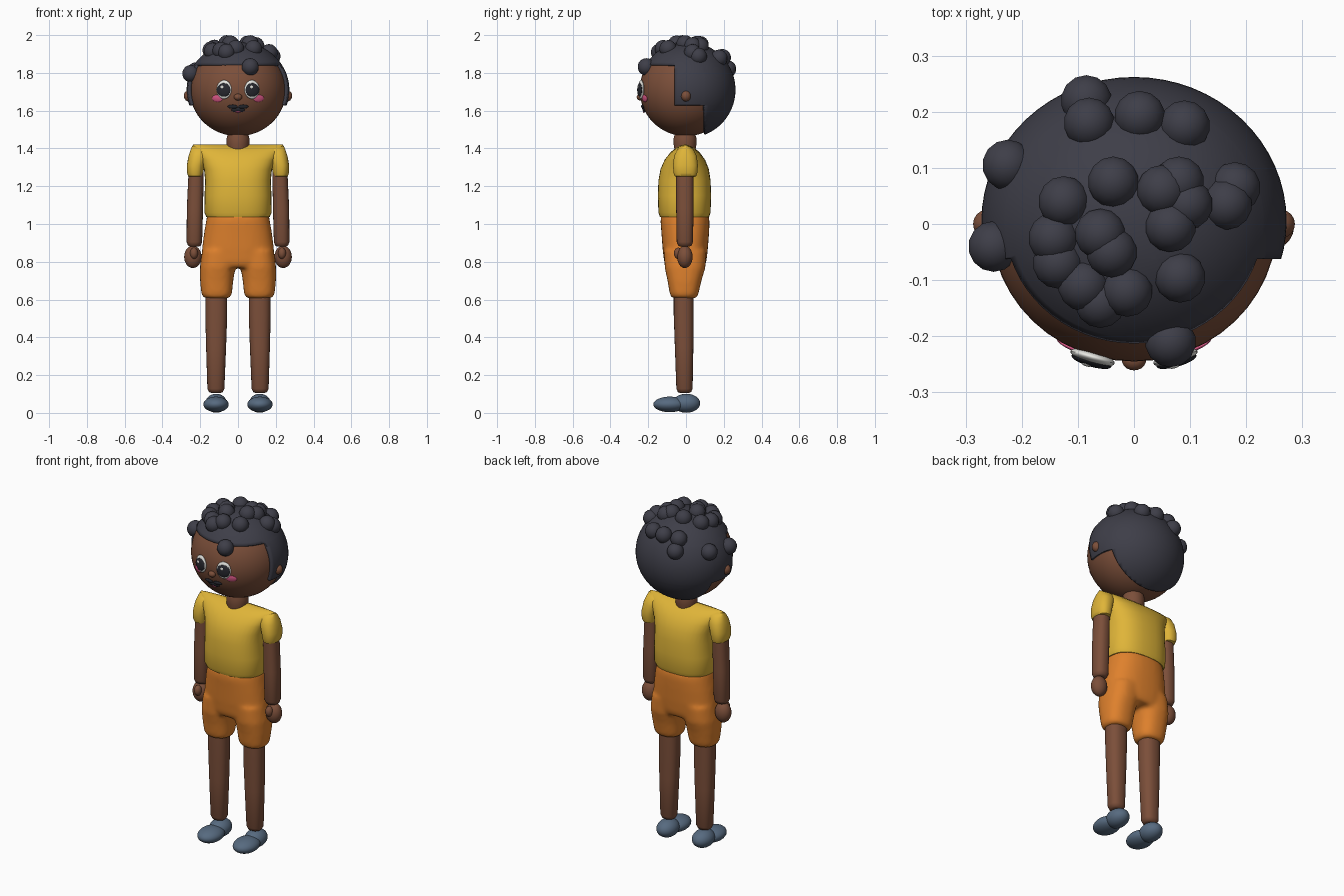
import bpy, bmesh, math
from mathutils import Matrix, Vector

if "Cube" in bpy.data.objects:
    bpy.data.objects.remove(bpy.data.objects["Cube"])


def material(name, rgb):
    m = bpy.data.materials.new(name)
    m.diffuse_color = (*rgb, 1)
    m.use_nodes = True
    m.node_tree.nodes["Principled BSDF"].inputs["Base Color"].default_value = m.diffuse_color
    return m


SKIN = material("brown skin", (0.200, 0.078, 0.042))
HAIR = material("charcoal hair", (0.048, 0.048, 0.065))
SHIRT = material("yellow cloth", (0.74, 0.46, 0.040))
SHORTS = material("orange cloth", (0.74, 0.22, 0.026))
SHOE = material("slate shoe", (0.095, 0.145, 0.215))
WHITE = material("eye white", (0.80, 0.80, 0.76))
BLACK = material("dark face detail", (0.020, 0.021, 0.028))
PINK = material("pink cheek", (0.72, 0.10, 0.25))


def finish(name, bm, mat, angle=40):
    bmesh.ops.recalc_face_normals(bm, faces=bm.faces)
    me = bpy.data.meshes.new(name)
    bm.to_mesh(me)
    bm.free()
    me.materials.append(mat)
    for p in me.polygons:
        p.use_smooth = True
    me.set_sharp_from_angle(angle=math.radians(angle))
    ob = bpy.data.objects.new(name, me)
    bpy.context.collection.objects.link(ob)
    return ob


def ball(name, loc, radii, mat, seg=32, rot=None):
    bm = bmesh.new()
    bmesh.ops.create_uvsphere(bm, u_segments=seg, v_segments=seg * 2 // 3, radius=1)
    m = Matrix.Translation(loc) @ (rot or Matrix()) @ Matrix.Diagonal((*radii, 1))
    bmesh.ops.transform(bm, matrix=m, verts=bm.verts)
    return finish(name, bm, mat)


def add_loft(bm, rings, power=2.0, n=36):
    """Stack of superellipse sections: (z, centre x, centre y, half x, half y)."""
    def sgn(v):
        return math.copysign(abs(v) ** (2 / power), v)
    loops = []
    for z, cx, cy, rx, ry in rings:
        loops.append([bm.verts.new((cx + rx * sgn(math.cos(2 * math.pi * i / n)),
                                    cy + ry * sgn(math.sin(2 * math.pi * i / n)), z))
                      for i in range(n)])
    for a, b in zip(loops, loops[1:]):
        for i in range(n):
            j = (i + 1) % n
            bm.faces.new((a[i], a[j], b[j], b[i]))
    bm.faces.new(loops[0])
    bm.faces.new(loops[-1])


def loft(name, rings, mat, power=2.0):
    bm = bmesh.new()
    add_loft(bm, rings, power)
    return finish(name, bm, mat, 50)


# Head and neck
HC = Vector((0, 0, 1.71))
HR = Vector((0.255, 0.245, 0.245))
ball("head", HC, HR, SKIN, 48)
loft("neck", [(1.39, 0, -0.005, 0.055, 0.055), (1.42, 0, -0.005, 0.06, 0.06),
              (1.455, 0, -0.005, 0.06, 0.06), (1.49, 0, -0.005, 0.05, 0.05)], SKIN)

# Hair cap: ellipsoid shell cut along the hairline, temples and nape
CC = Vector((0, 0.005, 1.71))
CR = Vector((0.272, 0.257, 0.255))
bm = bmesh.new()
bmesh.ops.create_uvsphere(bm, u_segments=64, v_segments=40, radius=1)
bmesh.ops.transform(bm, matrix=Matrix.Translation(CC) @ Matrix.Diagonal((*CR, 1)), verts=bm.verts)
for co, no in (((0, 0, 1.845), (0, 0, 1)), ((0, -0.062, 0), (0, 1, 0)),
               ((0, 0, 1.628), (0, 0, 1)), ((0, 0.098, 0), (0, 1, 0))):
    bmesh.ops.bisect_plane(bm, geom=bm.verts[:] + bm.edges[:] + bm.faces[:],
                           plane_co=co, plane_no=no)


def is_face(c):
    return (c.y < -0.062 and c.z < 1.845) or (c.y < 0.098 and c.z < 1.628)


bmesh.ops.delete(bm, geom=[f for f in bm.faces if is_face(f.calc_center_median())],
                 context='FACES')
cap = finish("hair_cap", bm, HAIR)
sol = cap.modifiers.new("thickness", 'SOLIDIFY')
sol.thickness = 0.018
sol.offset = -1

# Curls resting on the hair cap
CURLS = [(-.085, .22), (-.08, .18), (.01, .192), (.09, .175), (-.225, .105), (-.25, -.04),
         (-.125, .04), (-.037, .075), (.05, .06), (.08, .075), (.095, .035), (.065, -.005),
         (.18, .065), (.165, .035), (-.143, -.025), (-.135, -.07), (-.06, -.018),
         (-.04, -.05), (-.09, -.11), (-.06, -.14), (-.012, -.12), (.082, -.095), (.065, -.21)]
for k, (x, y) in enumerate(CURLS):
    r = 1 - (x / CR.x) ** 2 - ((y - CC.y) / CR.y) ** 2
    z = CC.z + CR.z * math.sqrt(max(r, 0.02))
    ball(f"curl_{k + 1}", (x, y, z - 0.004), (0.046, 0.046, 0.046), HAIR, 14)


# Face details: flattened discs laid along the head surface
def spot(name, x, z, rx, rz, mat, lift=0.0, depth=0.008):
    y = -HR.y * math.sqrt(1 - (x / HR.x) ** 2 - ((z - HC.z) / HR.z) ** 2)
    nrm = Vector((x / HR.x ** 2, y / HR.y ** 2, (z - HC.z) / HR.z ** 2)).normalized()
    rot = (Matrix.Rotation(math.atan2(nrm.x, -nrm.y), 4, 'Z')
           @ Matrix.Rotation(-math.asin(nrm.z), 4, 'X'))
    return ball(name, Vector((x, y, z)) + nrm * lift, (rx, depth, rz), mat, 24, rot)


for s, side in ((-1, "left"), (1, "right")):
    spot(f"eye_white_{side}", s * .073, 1.712, .041, .050, WHITE, .003, .012)
    spot(f"pupil_{side}", s * .073, 1.710, .037, .036, BLACK, .010, .010)
    spot(f"eye_glint_{side}", s * .073 - .006, 1.724, .009, .008, WHITE, .019, .003)
    spot(f"cheek_{side}", s * .108, 1.665, .031, .019, PINK, .002, .006)
    spot(f"moustache_{side}", s * .028, 1.622, .027, .011, BLACK, .003, .007)
    ball(f"ear_{side}", (s * .258, 0, 1.678), (.029, .027, .03), SKIN, 20)
ball("nose", (0, -.242, 1.672), (.022, .019, .018), SKIN, 20)
spot("mouth", 0, 1.605, .036, .014, BLACK, .002, .007)
spot("lip", 0, 1.597, .015, .005, PINK, .008, .004)

# Shirt body narrowing to a shoulder ridge
loft("shirt", [(1.036, 0, -.008, .150, .115), (1.038, 0, -.008, .168, .130),
               (1.06, 0, -.008, .178, .138), (1.15, 0, -.008, .177, .141),
               (1.23, 0, -.008, .174, .138), (1.29, 0, -.007, .180, .128),
               (1.34, 0, -.006, .198, .107), (1.38, 0, -.005, .222, .077),
               (1.405, 0, -.005, .236, .046), (1.418, 0, -.005, .240, .018),
               (1.421, 0, -.005, .236, .004)], SHIRT, 2.5)

# Shorts: hips and two legs fused into one smooth garment
bm = bmesh.new()
add_loft(bm, [(.77, 0, -.004, .180, .100), (.80, 0, -.004, .190, .112),
              (.87, 0, -.004, .190, .120), (.95, 0, -.004, .180, .126),
              (1.01, 0, -.005, .170, .130), (1.05, 0, -.006, .163, .126)], 2.4)
for s in (-1, 1):
    add_loft(bm, [(.607, s * .113, -.010, .068, .066), (.63, s * .113, -.010, .081, .076),
                  (.70, s * .113, -.008, .088, .090), (.77, s * .108, -.005, .094, .108),
                  (.86, s * .095, -.004, .095, .112)], 2.4)
shorts = finish("shorts", bm, SHORTS)
rem = shorts.modifiers.new("fuse", 'REMESH')
rem.mode = 'VOXEL'
rem.voxel_size = 0.011
rem.use_smooth_shade = True
smo = shorts.modifiers.new("soften", 'SMOOTH')
smo.factor = 0.5
smo.iterations = 8

# Limbs, mirrored left and right
for s, side in ((-1, "left"), (1, "right")):
    loft(f"sleeve_{side}", [(1.25, s * .226, -.003, .030, .048), (1.253, s * .226, -.003, .038, .057),
                            (1.27, s * .227, -.003, .043, .063), (1.31, s * .224, -.003, .047, .066),
                            (1.36, s * .212, -.003, .050, .060), (1.395, s * .203, -.003, .047, .043),
                            (1.413, s * .200, -.003, .042, .015)], SHIRT, 2.3)
    loft(f"arm_{side}", [(.880, s * .231, -.006, .022, .024), (.886, s * .231, -.006, .034, .036),
                         (.905, s * .231, -.006, .041, .043), (1.08, s * .228, -.006, .043, .046),
                         (1.27, s * .222, -.006, .040, .046)], SKIN, 2.3)
    ball(f"hand_{side}", (s * .239, -.006, .826), (.046, .041, .059), SKIN, 24)
    ball(f"thumb_{side}", (s * .233, -.041, .845), (.021, .023, .030), SKIN, 20)
    loft(f"leg_{side}", [(.105, s * .117, -.008, .022, .022), (.110, s * .117, -.008, .036, .035),
                         (.128, s * .117, -.008, .045, .043), (.35, s * .116, -.010, .053, .049),
                         (.52, s * .115, -.012, .058, .053), (.64, s * .115, -.012, .058, .053)],
         SKIN, 2.3)
    ball(f"shoe_toe_{side}", (s * .116, -.086, .045), (.067, .087, .041), SHOE)
    ball(f"shoe_heel_{side}", (s * .116, .002, .051), (.057, .073, .050), SHOE)
